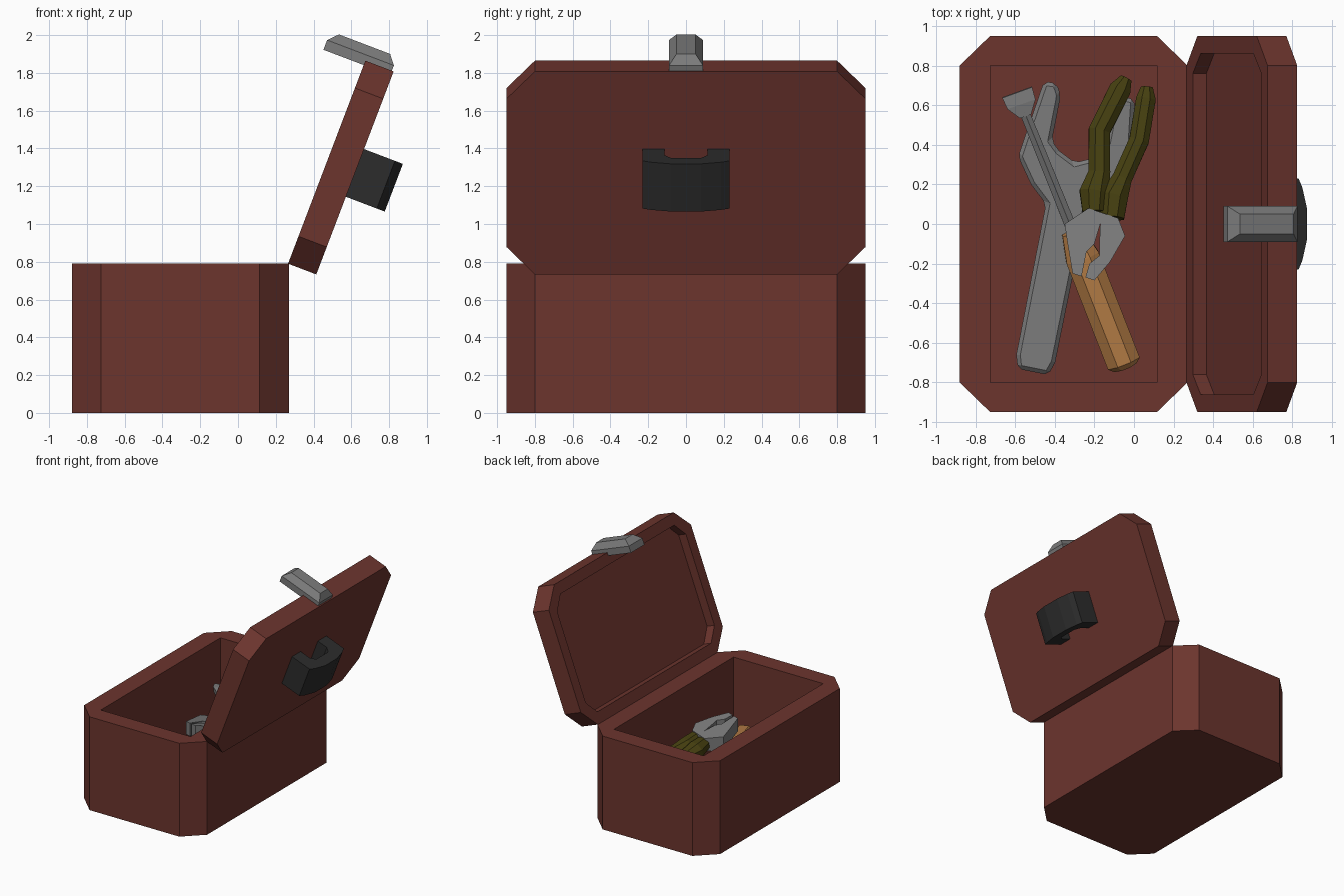
import bpy, bmesh, math
from mathutils import Vector, Matrix

if "Cube" in bpy.data.objects:
    bpy.data.objects.remove(bpy.data.objects["Cube"])


def material(name, r, g, b):
    m = bpy.data.materials.new(name)
    m.diffuse_color = (r, g, b, 1)
    m.use_nodes = True
    m.node_tree.nodes["Principled BSDF"].inputs["Base Color"].default_value = m.diffuse_color
    return m


RED = material("red_brown", 0.15, 0.035, 0.027)
STEEL = material("steel", 0.2, 0.2, 0.2)
BLACK = material("black", 0.025, 0.025, 0.025)
ORANGE = material("orange_wood", 0.5, 0.22, 0.065)
OLIVE = material("olive", 0.06, 0.05, 0.005)


def stack(name, rings, mat):
    """Skin rings of equal point count, capping both ends."""
    bm = bmesh.new()
    loops = [[bm.verts.new(p) for p in ring] for ring in rings]
    n = len(loops[0])
    for a, b in zip(loops, loops[1:]):
        for i in range(n):
            j = (i + 1) % n
            bm.faces.new((a[i], a[j], b[j], b[i]))
    bm.faces.new(loops[0])
    bm.faces.new(loops[-1])
    bmesh.ops.remove_doubles(bm, verts=bm.verts[:], dist=1e-4)
    bmesh.ops.recalc_face_normals(bm, faces=bm.faces[:])
    me = bpy.data.meshes.new(name)
    bm.to_mesh(me)
    bm.free()
    me.materials.append(mat)
    ob = bpy.data.objects.new(name, me)
    bpy.context.collection.objects.link(ob)
    return ob


def octagon(cx, hx, hy, ax, ay, z):
    """Rectangle centred on (cx, 0) with corners cut by ax and ay."""
    q = [(hx, hy - ay), (hx - ax, hy), (ax - hx, hy), (-hx, hy - ay)]
    return [(cx + x, y, z) for x, y in q + [(-x, -y) for x, y in q]]


def prism(name, pts, h0, h1, mat, place):
    return stack(name, [[place(x, y, h) for x, y in pts] for h in (h0, h1)], mat)


def loft(name, path, sides, mat):
    """Sweep a polygon along (x, y, z, half width, half height) points."""
    rings = []
    for i, p in enumerate(path):
        a, b = path[max(i - 1, 0)], path[min(i + 1, len(path) - 1)]
        t = (Vector(b[:3]) - Vector(a[:3])).normalized()
        s = t.cross(Vector((0, 0, 1))).normalized()
        u = s.cross(t)
        k = 1 / math.cos(math.pi / sides)
        rings.append([Vector(p[:3]) + s * (p[3] * k * math.cos(w)) + u * (p[4] * k * math.sin(w))
                      for w in [(j + 0.5) * math.tau / sides for j in range(sides)]])
    return stack(name, rings, mat)


# Box with a rectangular cavity
BX = -0.305
stack("box", [octagon(BX, 0.575, 0.95, 0.155, 0.15, 0),
              octagon(BX, 0.575, 0.95, 0.155, 0.15, 0.79),
              octagon(BX, 0.42, 0.80, 0, 0, 0.79),
              octagon(BX, 0.42, 0.80, 0, 0, 0.10)], RED)

# Lid parts share one hinged frame: x along the lid, z towards the inside
HINGE = Matrix.Translation((0.265, 0, 0.79)) @ Matrix.Rotation(math.radians(-69.15), 4, 'Y')
lid = stack("lid", [octagon(0.575, 0.575, 0.95, 0.155, 0.15, -0.16),
                    octagon(0.575, 0.575, 0.95, 0.155, 0.15, 0),
                    octagon(0.575, 0.485, 0.86, 0.11, 0.10, 0),
                    octagon(0.575, 0.485, 0.86, 0.11, 0.10, -0.073)], RED)

# Arched carrying handle on the lid
half = [(0.08, 0.13), (0.115, 0.09), (0.115, 0), (0.23, 0), (0.23, 0.175), (0.185, 0.195), (0.08, 0.22)]
arch = half + [(-y, p) for y, p in reversed(half)]
handle = prism("lid_handle", arch, 0.44, 0.71, BLACK, lambda y, p, u: (u, y, -0.16 - p))


# Bevelled latch over the lid's free edge
def latch_ring(u, q0, q1, hy):
    return [(u, -hy, q0), (u, hy, q0), (u, hy, q1), (u, -hy, q1)]


latch = stack("latch", [latch_ring(1.125, -0.15, 0.228, 0.09),
                        latch_ring(1.18, -0.15, 0.228, 0.09),
                        latch_ring(1.23, -0.11, 0.18, 0.05)], STEEL)
for ob in (lid, handle, latch):
    ob.matrix_world = HINGE

# Open-ended wrench lying on the floor
side = [(0.09, 0.053), (0.136, 0.095), (0.137, 0.329), (0.17, 0.385), (0.234, 0.381),
        (0.271, 0.109), (0.287, -0.017), (0.196, -0.141), (0.103, -0.224), (0.1, -1.0), (0.078, -1.068)]
outline = [(0, 0.01)] + side + [(-x, y) for x, y in reversed(side)]
wrench = prism("wrench", outline, 0.13, 0.27, STEEL,
               lambda x, y, h: (-0.3 + 0.98 * x + 0.196 * y, 0.3 - 0.196 * x + 0.98 * y, h))
bev = wrench.modifiers.new("edge", 'BEVEL')
bev.width = 0.02
bev.segments = 1

# Screwdriver propped up over the wrench
loft("screwdriver_handle", [(-0.045, -0.72, 0.2, 0.06, 0.06), (-0.053, -0.70, 0.205, 0.086, 0.086),
                            (-0.26, -0.17, 0.285, 0.086, 0.08), (-0.31, -0.04, 0.31, 0.055, 0.055)], 8, ORANGE)
loft("screwdriver_shaft", [(-0.3, -0.06, 0.305, 0.028, 0.028), (-0.555, 0.57, 0.45, 0.025, 0.025)], 6, STEEL)
loft("screwdriver_tip", [(-0.55, 0.55, 0.445, 0.03, 0.03), (-0.57, 0.61, 0.46, 0.075, 0.025),
                         (-0.59, 0.665, 0.475, 0.08, 0.008)], 4, STEEL)


# Pliers on top, sloping down towards the grips
def slope(x, y, h=0):
    return (x, y, 0.545 - 0.2 * y + h)


jaws = [(-0.35, 0), (-0.23, 0.08), (-0.08, 0.03), (-0.045, -0.06), (-0.12, -0.19), (-0.2, -0.285),
        (-0.245, -0.27), (-0.225, -0.2), (-0.175, -0.16), (-0.175, -0.11), (-0.17, 0), (-0.2, -0.1),
        (-0.24, -0.14), (-0.25, -0.19), (-0.265, -0.265), (-0.31, -0.25), (-0.335, -0.1)]
prism("pliers_jaws", jaws, -0.11, 0, STEEL, slope)
grips = {"left": [(-0.2, 0.06, 0.06), (-0.2, 0.16, 0.075), (-0.175, 0.26, 0.055), (-0.175, 0.47, 0.055),
                  (-0.07, 0.68, 0.055), (-0.04, 0.735, 0.03)],
         "right": [(-0.11, 0.03, 0.06), (-0.1, 0.14, 0.07), (-0.06, 0.23, 0.05), (0.025, 0.42, 0.05),
                   (0.06, 0.63, 0.05), (0.065, 0.69, 0.03)]}
for name, path in grips.items():
    loft("pliers_grip_" + name, [(*slope(x, y, -0.06), w, 0.9 * w) for x, y, w in path], 8, OLIVE)
